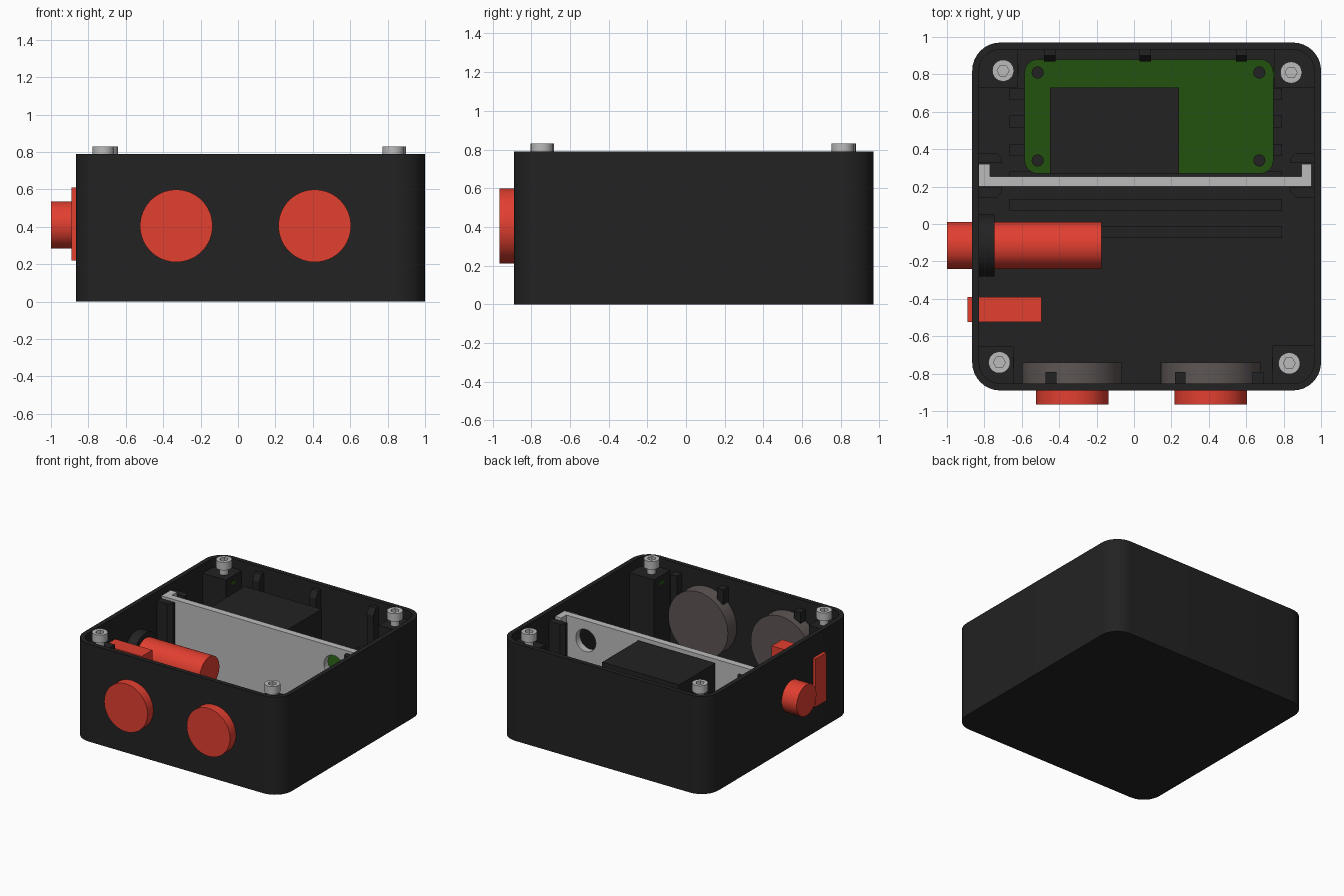
import bpy, bmesh, math
from mathutils import Matrix, Vector

if "Cube" in bpy.data.objects:
    bpy.data.objects.remove(bpy.data.objects["Cube"])


def material(name, r, g, b):
    m = bpy.data.materials.new(name)
    m.diffuse_color = (r, g, b, 1)
    m.use_nodes = True
    m.node_tree.nodes["Principled BSDF"].inputs["Base Color"].default_value = m.diffuse_color
    return m


BLACK = material("black_plastic", 0.016, 0.016, 0.016)
RED = material("red_plastic", 0.76, 0.05, 0.03)
GREEN = material("board_green", 0.017, 0.085, 0.005)
SILVER = material("light_metal", 0.5, 0.5, 0.5)
GREY = material("warm_grey", 0.11, 0.092, 0.088)


def finish(name, bm, mat, smooth=False):
    bmesh.ops.recalc_face_normals(bm, faces=bm.faces)
    me = bpy.data.meshes.new(name)
    bm.to_mesh(me)
    bm.free()
    me.materials.append(mat)
    ob = bpy.data.objects.new(name, me)
    bpy.context.collection.objects.link(ob)
    if smooth:
        bpy.ops.object.select_all(action='DESELECT')
        ob.select_set(True)
        bpy.context.view_layer.objects.active = ob
        bpy.ops.object.shade_smooth_by_angle(angle=math.radians(30))
    return ob


def box(name, x0, x1, y0, y1, z0, z1, mat):
    bm = bmesh.new()
    size = Matrix.Diagonal((x1 - x0, y1 - y0, z1 - z0, 1))
    mid = Matrix.Translation(((x0 + x1) / 2, (y0 + y1) / 2, (z0 + z1) / 2))
    bmesh.ops.create_cube(bm, size=1, matrix=mid @ size)
    return finish(name, bm, mat)


def cylinder(name, start, end, r, mat, sides=48):
    a, b = Vector(start), Vector(end)
    bm = bmesh.new()
    turn = (b - a).to_track_quat('Z', 'Y').to_matrix().to_4x4()
    bmesh.ops.create_cone(bm, cap_ends=True, segments=sides, radius1=r, radius2=r,
                          depth=(b - a).length,
                          matrix=Matrix.Translation((a + b) / 2) @ turn)
    return finish(name, bm, mat, sides > 8)


def rounded(x0, x1, y0, y1, r, steps=8):
    pts = []
    for i, (cx, cy) in enumerate([(x1 - r, y1 - r), (x0 + r, y1 - r),
                                  (x0 + r, y0 + r), (x1 - r, y0 + r)]):
        for k in range(steps + 1):
            t = math.pi / 2 * (i + k / steps)
            pts.append((cx + r * math.cos(t), cy + r * math.sin(t)))
    return pts


def lofted(name, loops, mat, smooth=True):
    """Skin a list of (points, z) loops and cap both ends."""
    bm = bmesh.new()
    rings = [[bm.verts.new((x, y, z)) for x, y in pts] for pts, z in loops]
    n = len(rings[0])
    for a, b in zip(rings, rings[1:]):
        for i in range(n):
            bm.faces.new((a[i], a[(i + 1) % n], b[(i + 1) % n], b[i]))
    bm.faces.new(rings[0])
    bm.faces.new(rings[-1])
    return finish(name, bm, mat, smooth)


# Open case: outer wall, rim, inner wall and floor
outer = rounded(-0.865, 1.0, -0.89, 0.97, 0.15)
inner = rounded(-0.828, 0.963, -0.853, 0.933, 0.113)
lofted("case", [(outer, 0), (outer, 0.79), (inner, 0.79), (inner, 0.04)], BLACK)

# Low ribs across the floor
for y in (0.695, 0.548, 0.395, 0.25, 0.102, -0.042):
    box("floor_rib", -0.665, 0.79, y - 0.032, y + 0.032, 0.035, 0.055, BLACK)

# Corner posts with captive nuts and socket-head screws
for sx, sy, px, py in ((-0.70, 0.82, -0.62, 0.73), (0.84, 0.81, 0.75, 0.73),
                       (-0.72, -0.74, -0.645, -0.655), (0.83, -0.745, 0.74, -0.65)):
    wx = -0.84 if sx < 0 else 0.975
    wy = -0.865 if sy < 0 else 0.945
    x0, x1, y0, y1 = min(px, wx), max(px, wx), min(py, wy), max(py, wy)
    # chamfer the hidden wall corner so the post stays inside the case
    pts = [(x0, y0), (x1, y0), (x1, y1), (x0, y1)]
    i = next(k for k, p in enumerate(pts) if p == (wx, wy))
    c = 0.07
    cut = [(wx, wy - math.copysign(c, sy)), (wx - math.copysign(c, sx), wy)]
    prev = pts[i - 1]
    cut.sort(key=lambda p: (Vector(p) - Vector(prev)).length)
    pts[i:i + 1] = cut
    lofted("corner_post", [(pts, 0.03), (pts, 0.715)], BLACK, False)
    d = -0.003 if sx > 0 else 0.003
    box("captive_nut", min(px - d, px + d), max(px - d, px + d),
        sy - 0.03, sy + 0.03, 0.645, 0.675, GREEN)
    cylinder("screw_shaft", (sx, sy, 0.70), (sx, sy, 0.78), 0.034, SILVER, 24)
    bm_loops = []
    for r, z in ((0.058, 0.765), (0.058, 0.83), (0.032, 0.83), (0.032, 0.80)):
        ring = []
        for k in range(24):
            t = 2 * math.pi * k / 24
            # inner rings follow a hexagon outline
            f = 1
            if r < 0.05:
                f = math.cos(math.pi / 6) / math.cos(t % (math.pi / 3) - math.pi / 6)
            ring.append((sx + r * f * math.cos(t), sy + r * f * math.sin(t)))
        bm_loops.append((ring, z))
    lofted("screw_head", bm_loops, SILVER)

# Metal divider with end flanges and a round cable hole
plan = [(-0.83, 0.20), (0.95, 0.20), (0.95, 0.32), (0.895, 0.32),
        (0.895, 0.255), (-0.77, 0.255), (-0.77, 0.32), (-0.83, 0.32)]
divider = lofted("divider_plate", [(plan, 0.04), (plan, 0.735)], SILVER, False)
cutter = cylinder("hole_cutter", (0.72, 0.1, 0.575), (0.72, 0.4, 0.575), 0.09, SILVER, 32)
mod = divider.modifiers.new("hole", 'BOOLEAN')
mod.operation, mod.object, mod.solver = 'DIFFERENCE', cutter, 'EXACT'
bpy.context.view_layer.objects.active = divider
bpy.ops.object.modifier_apply(modifier="hole")
bpy.data.objects.remove(cutter)

# Chamfered guide rails that hold the divider
for wall, s in ((-0.835, 1), (0.965, -1)):
    for y, d in ((0.198, -1), (0.325, 1)):
        pts = [(wall, y), (wall + s * 0.13, y), (wall + s * 0.13, y + d * 0.025),
               (wall + s * 0.10, y + d * 0.055), (wall, y + d * 0.055)]
        lofted("guide_rail", [(pts, 0.03), (pts, 0.715)], BLACK, False)

# Circuit board, standoffs and the large black component
board = rounded(-0.585, 0.745, 0.27, 0.88, 0.07)
lofted("circuit_board", [(board, 0.25), (board, 0.28)], GREEN)
for x in (-0.515, 0.67):
    for y in (0.34, 0.81):
        cylinder("standoff", (x, y, 0.03), (x, y, 0.295), 0.032, BLACK, 24)
        cylinder("standoff_base", (x, y, 0.03), (x, y, 0.248), 0.055, BLACK, 24)
box("board_component", -0.45, 0.24, 0.27, 0.73, 0.275, 0.71, BLACK)

# Tapered clips on the back wall
for x in (-0.45, 0.06, 0.575):
    lofted("board_clip", [([(x - 0.03, y), (x + 0.03, y), (x + 0.03, 0.94), (x - 0.03, 0.94)], z)
                          for y, z in ((0.89, 0.29), (0.87, 0.70), (0.90, 0.75))], BLACK, False)

# Front buttons with wide inner bodies
for x in (-0.33, 0.41):
    cylinder("button_cap", (x, -0.965, 0.405), (x, -0.87, 0.405), 0.194, RED, 64)
    cylinder("button_body", (x, -0.86, 0.405), (x, -0.74, 0.405), 0.267, GREY, 48)
for x, z0 in ((-0.443, 0.60), (0.247, 0.60), (0.663, 0.45)):
    box("button_clip", x - 0.029, x + 0.029, -0.86, -0.79, z0, 0.72, BLACK)

# Side plunger with its retaining ring
cylinder("plunger", (-1.0, -0.115, 0.41), (-0.175, -0.115, 0.41), 0.126, RED, 48)
cylinder("plunger_ring", (-0.84, -0.115, 0.41), (-0.745, -0.115, 0.41), 0.166, BLACK, 48)

# Side socket
box("side_socket", -0.89, -0.495, -0.525, -0.39, 0.22, 0.61, RED)
